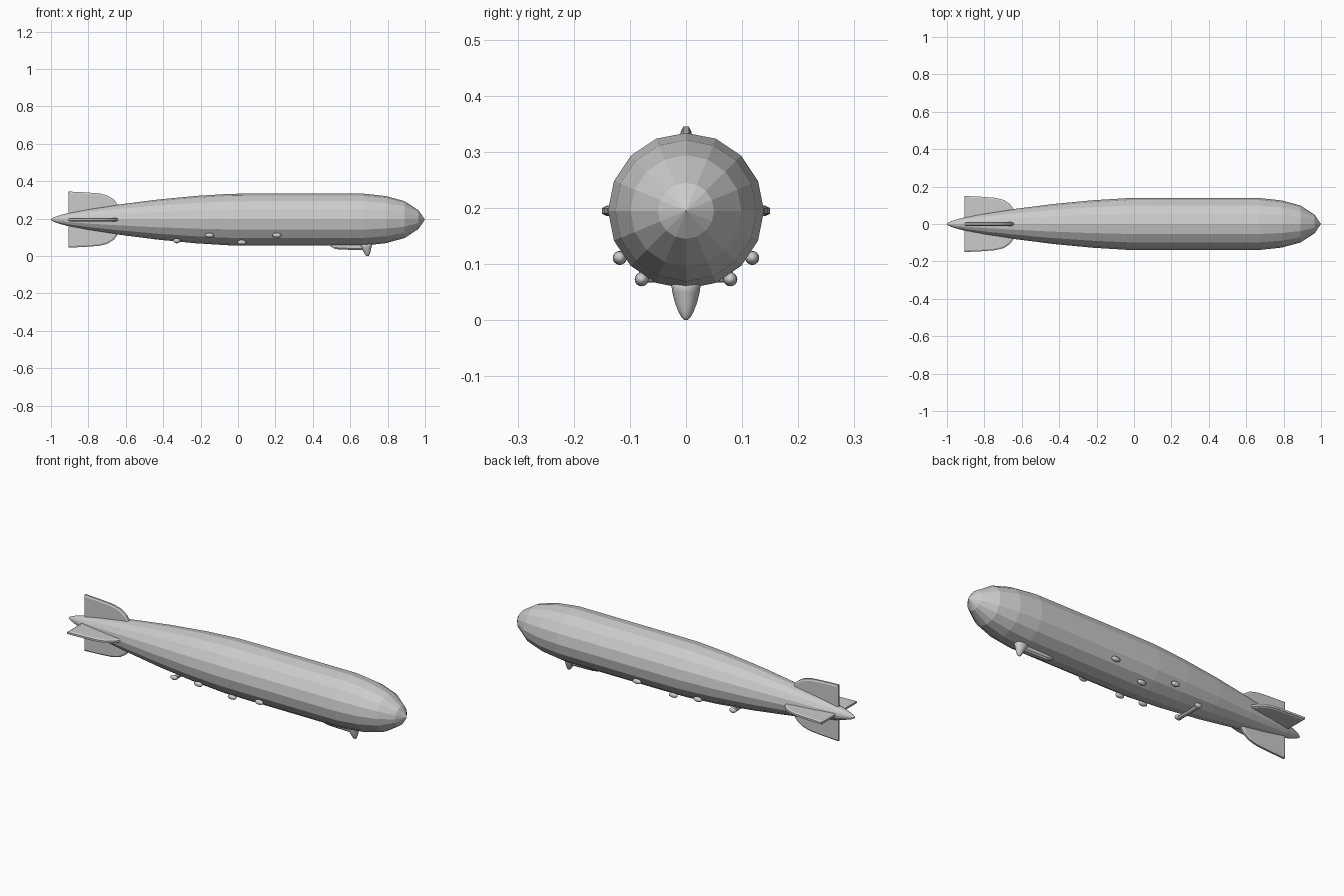
import bpy, bmesh, math
from mathutils import Matrix, Vector

if "Cube" in bpy.data.objects:
    bpy.data.objects.remove(bpy.data.objects["Cube"])

AXIS_Z = 0.195


def finish(bm, name):
    bmesh.ops.recalc_face_normals(bm, faces=bm.faces)
    me = bpy.data.meshes.new(name)
    bm.to_mesh(me)
    bm.free()
    ob = bpy.data.objects.new(name, me)
    bpy.context.collection.objects.link(ob)
    return ob


def loft(name, rings):
    """Skin a list of equal-length point rings and cap both ends."""
    bm = bmesh.new()
    loops = [[bm.verts.new(p) for p in ring] for ring in rings]
    n = len(loops[0])
    for a, b in zip(loops, loops[1:]):
        for i in range(n):
            j = (i + 1) % n
            bm.faces.new((a[i], a[j], b[j], b[i]))
    bm.faces.new(loops[0])
    bm.faces.new(loops[-1])
    return finish(bm, name)


def circle(n):
    return [(math.cos(2 * math.pi * i / n), math.sin(2 * math.pi * i / n)) for i in range(n)]


# Hull: 16-sided body of revolution along x
profile = [(-1, .003), (-.985, .012), (-.95, .024), (-.9, .037), (-.8, .056),
           (-.65, .079), (-.43, .107), (-.22, .127), (-.04, .138), (.1, .139), (.67, .139),
           (.79, .126), (.89, .099), (.965, .05), (.999, .001)]
loft("hull", [[(x, r * c, AXIS_Z + r * s) for c, s in circle(16)] for x, r in profile])

# Tail fins: plate with chamfered rim, repeated around the axis
outline = [(-.907, .02), (-.907, .15), (-.82, .146), (-.74, .14), (-.695, .128),
           (-.662, .106), (-.642, .078), (-.637, .02)]
inner = [(-.9, .02), (-.9, .141), (-.82, .138), (-.745, .132), (-.702, .121),
         (-.671, .101), (-.652, .076), (-.648, .02)]
for k, label in enumerate(("top", "left", "bottom", "right")):
    rot = Matrix.Rotation(k * math.pi / 2, 3, 'X')
    rings = []
    for pts, y in ((inner, -.0095), (outline, -.005), (outline, .005), (inner, .0095)):
        rings.append([rot @ Vector((x, y, r)) + Vector((0, 0, AXIS_Z)) for x, r in pts])
    loft(label + "_fin", rings)


def pod(name, x, y, z, length=.025, r=.0125):
    bm = bmesh.new()
    bmesh.ops.create_uvsphere(bm, u_segments=12, v_segments=8, radius=1)
    m = Matrix.Translation((x, y, z)) @ Matrix.Diagonal((length, r, r, 1))
    bmesh.ops.transform(bm, matrix=m, verts=bm.verts)
    ob = finish(bm, name)
    for p in ob.data.polygons:
        p.use_smooth = True


# Engine pods in mirrored pairs
for s, side in ((-1, "right"), (1, "left")):
    pod(side + "_front_engine", .208, s * .118, .111)
    pod(side + "_middle_engine", .02, s * .079, .073)
    pod(side + "_rear_engine", -.152, s * .118, .111)
    pod(side + "_aft_engine", -.328, s * .072, .082, .02)

# Cross bar joining the aft engines
loft("aft_cross_bar", [[(-.328 + .011 * c, y, .078 + .011 * s) for c, s in circle(8)]
                       for y in (-.072, .072)])

# Long cabin keel under the nose
keel = []
for x, w, z in ((.495, .008, .052), (.515, .013, .04), (.54, .015, .035),
                (.66, .016, .032), (.69, .016, .03)):
    keel.append([(x, -w, .07), (x, -w, z + .008), (x, -w * .6, z),
                 (x, w * .6, z), (x, w, z + .008), (x, w, .07)])
loft("cabin_keel", keel)

# Rounded control car at the front of the keel
car = loft("control_car", [[((a + b) / 2 + (b - a) / 2 * c, w * s, z) for c, s in circle(12)]
                           for z, a, b, w in ((.07, .63, .722, .027), (.05, .65, .714, .0245),
                                              (.032, .665, .71, .02), (.015, .676, .706, .0135),
                                              (.005, .682, .702, .008), (0, .688, .698, .003))])
for p in car.data.polygons:
    p.use_smooth = True
